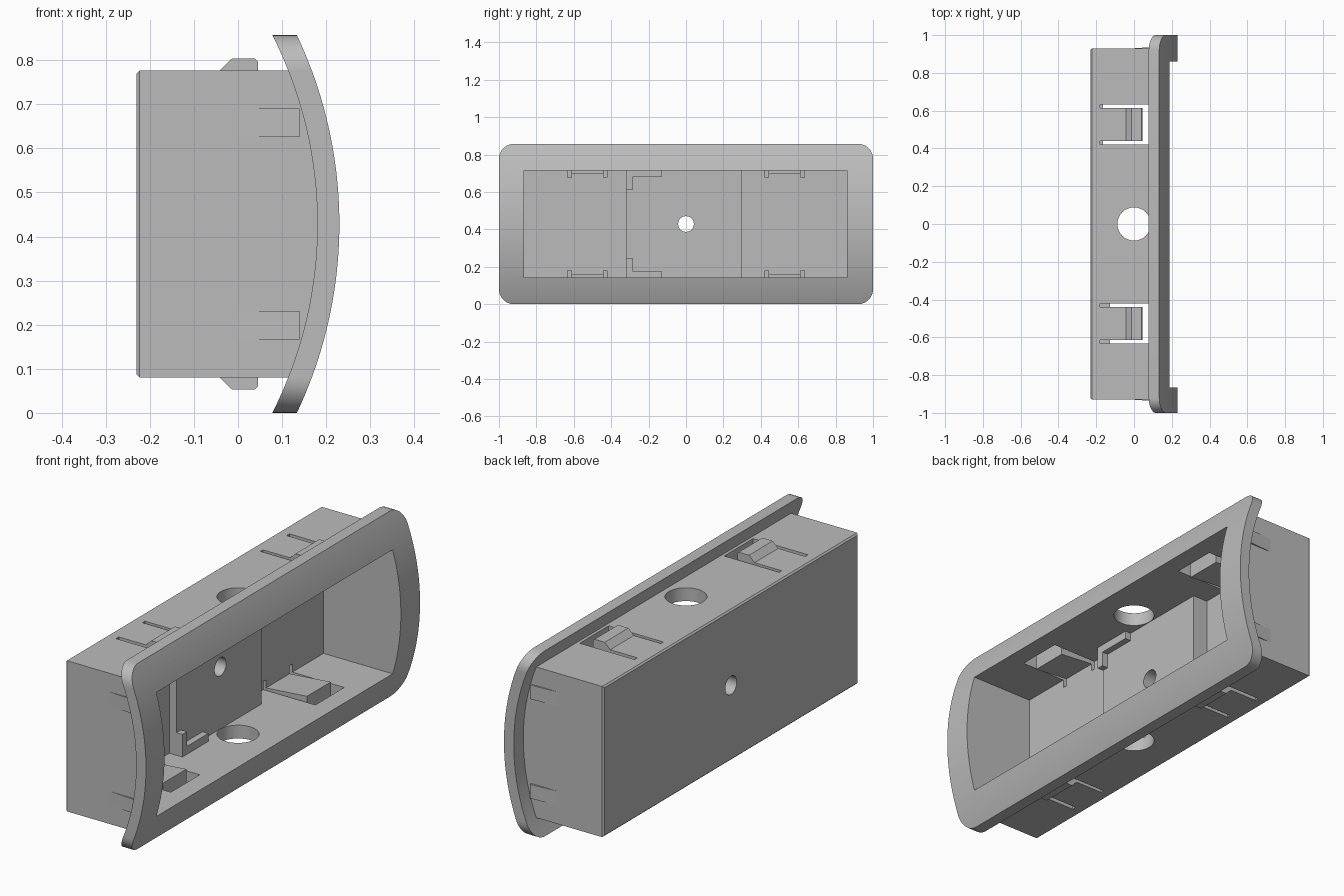
import bpy, bmesh, math
from mathutils import Vector

if "Cube" in bpy.data.objects:
    bpy.data.objects.remove(bpy.data.objects["Cube"])

ZC = 0.4285          # mid height
XC = -0.77           # centre of the bowed front
HALF_WALL, HALF_CAV = 0.348, 0.2865

grey = bpy.data.materials.new("plain_grey")
grey.use_nodes = True
grey.diffuse_color = (0.5, 0.5, 0.5, 1)
grey.node_tree.nodes["Principled BSDF"].inputs["Base Color"].default_value = (0.5, 0.5, 0.5, 1)


def prism(name, pts, axis, a, b):
    """Extrude a 2D outline along an axis from a to b."""
    def place(p, t):
        u, v = p
        return {"x": (t, u, v), "y": (u, t, v), "z": (u, v, t)}[axis]
    bm = bmesh.new()
    ends = [[bm.verts.new(place(p, t)) for p in pts] for t in (a, b)]
    n = len(pts)
    bm.faces.new(ends[0])
    bm.faces.new(ends[1])
    for i in range(n):
        j = (i + 1) % n
        bm.faces.new((ends[0][i], ends[0][j], ends[1][j], ends[1][i]))
    bmesh.ops.recalc_face_normals(bm, faces=bm.faces)
    me = bpy.data.meshes.new(name)
    bm.to_mesh(me)
    bm.free()
    me.materials.append(grey)
    ob = bpy.data.objects.new(name, me)
    bpy.context.collection.objects.link(ob)
    return ob


def box(name, x0, x1, y0, y1, z0, z1):
    return prism(name, [(x0, y0), (x1, y0), (x1, y1), (x0, y1)], "z", z0, z1)


def arc(radius, half, steps=40):
    """Points on the bowed front from bottom to top."""
    t = math.asin(half / radius)
    angles = [-t + 2 * t * i / steps for i in range(steps + 1)]
    return [(XC + radius * math.cos(a), ZC + radius * math.sin(a)) for a in angles]


def circle(cu, cv, r, n=48):
    return [(cu + r * math.cos(2 * math.pi * i / n), cv + r * math.sin(2 * math.pi * i / n))
            for i in range(n)]


def combine(target, tools, op="DIFFERENCE"):
    """Apply boolean tools to the target."""
    for tool in tools:
        m = target.modifiers.new("cut", "BOOLEAN")
        m.operation, m.object, m.solver = op, tool, "EXACT"
    bpy.context.view_layer.update()
    dg = bpy.context.evaluated_depsgraph_get()
    me = bpy.data.meshes.new_from_object(target.evaluated_get(dg))
    target.modifiers.clear()
    target.data = me


def smooth(ob):
    bpy.ops.object.select_all(action="DESELECT")
    ob.select_set(True)
    bpy.context.view_layer.objects.active = ob
    bpy.ops.object.shade_smooth_by_angle(angle=math.radians(30))


# Housing block with a bowed front end and a chamfered back
outline = [(-0.23, ZC + HALF_WALL), (-0.23, ZC - HALF_WALL)] + arc(0.96, HALF_WALL)
housing = prism("housing", outline, "y", -0.93, 0.93)
bm = bmesh.new()
bm.from_mesh(housing.data)
back = [e for e in bm.edges if all(v.co.x < -0.229 for v in e.verts)]
bmesh.ops.bevel(bm, geom=back, offset=0.007, segments=1, affect="EDGES")
bm.to_mesh(housing.data)
bm.free()

# Curved front flange with rounded corners
bow = arc(1.0, ZC) + arc(0.95, ZC)[::-1]
flange = prism("front_flange", bow, "y", -1, 1)
r = 0.08
rounded = []
for k, (sy, sz) in enumerate([(1, 1), (-1, 1), (-1, -1), (1, -1)]):
    for i in range(11):
        a = math.pi / 2 * (k + i / 10)
        rounded.append((sy * (1 - r) + r * math.cos(a), ZC + sz * (ZC - r) + r * math.sin(a)))
trim = prism("flange_trim", rounded, "x", -0.1, 0.4)
combine(flange, [trim], "INTERSECT")

# Cavity: three floor depths
cavity = [box("cavity_cutter", x, 0.5, y0, y1, ZC - HALF_CAV, ZC + HALF_CAV)
          for x, y0, y1 in [(-0.09, -0.865, 0.86), (-0.127, -0.865, -0.32), (-0.165, 0.30, 0.86)]]
combine(flange, cavity[:1])

# Holes through the walls and the back
holes = [prism("cross_hole_cutter", circle(0, 0, 0.088), "z", -0.2, 1.1),
         prism("back_hole_cutter", circle(0, ZC, 0.042), "x", -0.4, 0.0)]

# U-shaped slots that free the snap tabs
slots = []
for s in (-1, 1):
    for p, q, x0 in [(0.422, 0.44, -0.18), (0.613, 0.633, -0.18), (0.43, 0.62, 0.045)]:
        y0, y1 = sorted((s * p, s * q))
        slots.append(box("slot_cutter", x0, 0.1, y0, y1, 0.0, 0.18))
        slots.append(box("slot_cutter", x0, 0.1, y0, y1, 2 * ZC - 0.18, 2 * ZC))
combine(housing, cavity + holes + slots)

for cutter in cavity + holes + slots + [trim]:
    bpy.data.objects.remove(cutter)
smooth(housing)
smooth(flange)

# Snap hooks outside and wedge pads inside each tab
hook = [(-0.042, 0.34), (-0.042, 0.348), (-0.014, 0.375), (0.039, 0.375), (0.045, 0.368), (0.045, 0.34)]
pad = [(-0.165, 0.29), (-0.165, 0.286), (0.045, 0.268), (0.045, 0.29)]
for sy, side in ((-1, "front"), (1, "back")):
    for sz, level in ((-1, "lower"), (1, "upper")):
        y0, y1 = sorted((sy * 0.44, sy * 0.613))
        for part, shape in (("snap_hook", hook), ("tab_pad", pad)):
            prism(f"{level}_{side}_{part}", [(x, ZC + sz * h) for x, h in shape], "y", y0, y1)
        # Thin wedge ribs on the end walls
        z0, z1 = sorted((ZC + sz * 0.197, ZC + sz * 0.262))
        prism(f"{level}_{side}_end_rib",
              [(0.0, sy * 0.925), (0.0, sy * 0.93), (0.14, sy * 0.94), (0.14, sy * 0.925)],
              "z", z0, z1)

# L-shaped corner brackets on the raised floor
ell = [(-0.32, 0.2865), (-0.32, 0.182), (-0.287, 0.182), (-0.287, 0.25), (-0.13, 0.25), (-0.13, 0.2865)]
for sz, level in ((-1, "lower"), (1, "upper")):
    prism(f"{level}_corner_bracket", [(y, ZC + sz * h) for y, h in ell], "x", -0.095, -0.06)
